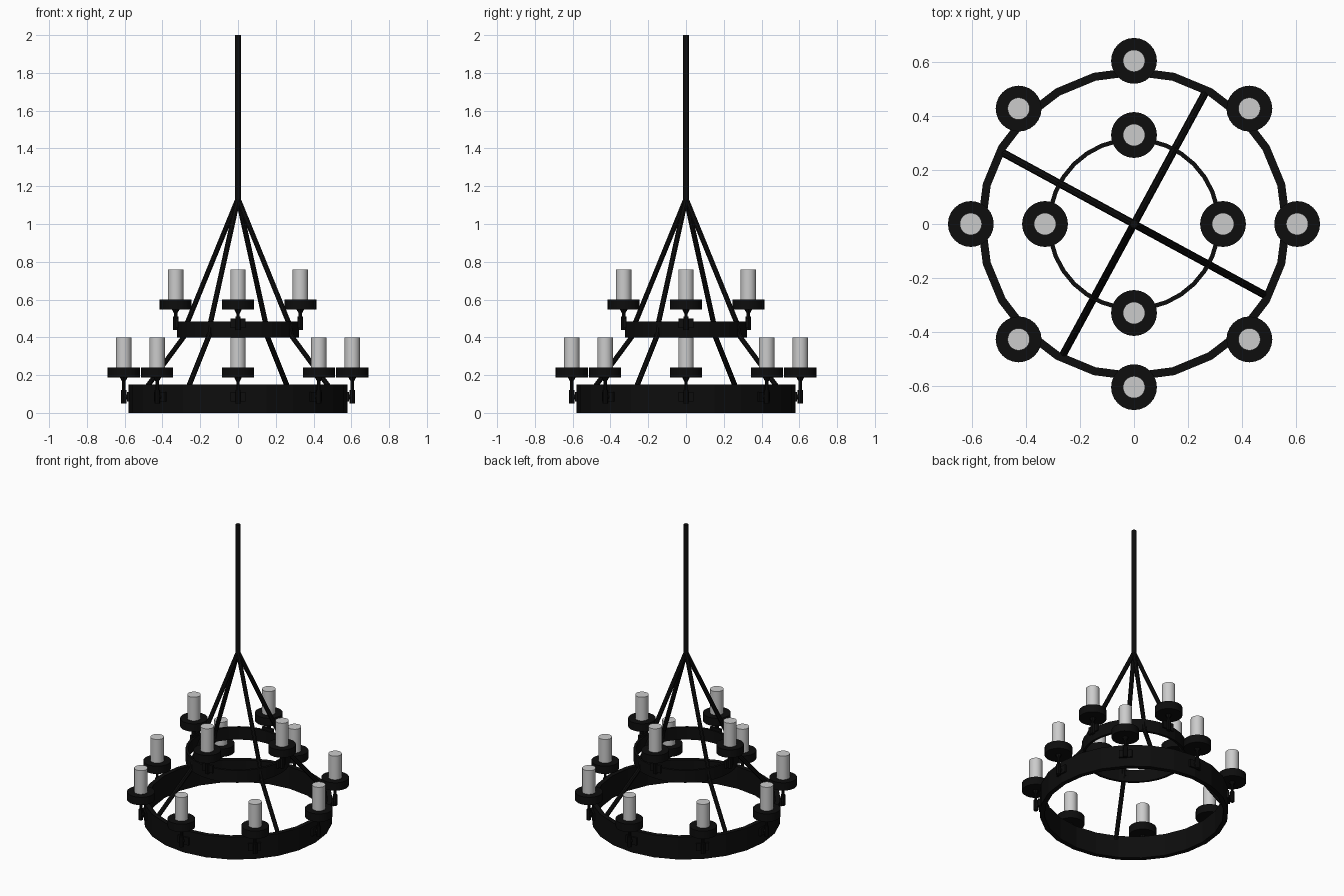
import bpy, bmesh, math
from mathutils import Vector, Matrix

if "Cube" in bpy.data.objects:
    bpy.data.objects.remove(bpy.data.objects["Cube"])

iron = bpy.data.materials.new("black_iron")
iron.diffuse_color = (0.004, 0.004, 0.004, 1)
iron.use_nodes = True
iron.node_tree.nodes["Principled BSDF"].inputs["Base Color"].default_value = iron.diffuse_color


def finish(name, bm, mat=iron, smooth=False):
    bmesh.ops.recalc_face_normals(bm, faces=bm.faces)
    me = bpy.data.meshes.new(name)
    bm.to_mesh(me)
    bm.free()
    ob = bpy.data.objects.new(name, me)
    bpy.context.collection.objects.link(ob)
    if mat:
        me.materials.append(mat)
    if smooth:
        bpy.context.view_layer.objects.active = ob
        ob.select_set(True)
        bpy.ops.object.shade_smooth_by_angle(angle=math.radians(40))
        ob.select_set(False)
    return ob


def tube(bm, a, b, r1, r2=None, sides=8):
    """Solid cylinder or cone from point a to point b."""
    a, b = Vector(a), Vector(b)
    d = b - a
    m = Matrix.Translation((a + b) / 2) @ d.to_track_quat('Z', 'Y').to_matrix().to_4x4()
    bmesh.ops.create_cone(bm, cap_ends=True, segments=sides, radius1=r1,
                          radius2=r1 if r2 is None else r2, depth=d.length, matrix=m)


def polar(r, ang, z):
    return Vector((r * math.cos(ang), r * math.sin(ang), z))


def band(name, r_in, r_out, z0, z1, sides):
    """Flat-sided hoop with a rectangular section."""
    bm = bmesh.new()
    section = [(r_in, z0), (r_out, z0), (r_out, z1), (r_in, z1)]
    loops = [[bm.verts.new(polar(r, 2 * math.pi * i / sides, z)) for r, z in section]
             for i in range(sides)]
    for i in range(sides):
        p, q = loops[i], loops[(i + 1) % sides]
        for j in range(4):
            k = (j + 1) % 4
            bm.faces.new((p[j], q[j], q[k], p[k]))
    finish(name, bm)


def candle_set(prefix, i, ang, r, cup_z, ring_r, bracket_z):
    c = polar(r, ang, 0)
    at = lambda z: (c.x, c.y, z)
    # drip cup
    bm = bmesh.new()
    tube(bm, at(cup_z), at(cup_z + 0.053), 0.085, sides=24)
    finish(f"{prefix}_cup_{i}", bm, smooth=True)
    # candle
    bm = bmesh.new()
    tube(bm, at(cup_z + 0.045), at(cup_z + 0.213), 0.041, sides=24)
    finish(f"{prefix}_candle_{i}", bm, None, smooth=True)
    # stem, socket and bracket joining the cup to its ring
    bm = bmesh.new()
    tube(bm, at(bracket_z), at(cup_z + 0.01), 0.009)
    tube(bm, at(bracket_z - 0.01), at(bracket_z + 0.06), 0.014)
    tube(bm, at(cup_z - 0.02), at(cup_z), 0.009, 0.02)
    tube(bm, polar(ring_r - 0.005, ang, bracket_z + 0.025),
         polar(r, ang, bracket_z + 0.025), 0.013)
    m = (Matrix.Translation(polar(ring_r, ang, bracket_z + 0.025))
         @ Matrix.Rotation(ang, 4, 'Z') @ Matrix.Diagonal((0.016, 0.08, 0.05, 1)))
    bmesh.ops.create_cube(bm, size=1, matrix=m)
    finish(f"{prefix}_bracket_{i}", bm)


# two hoops
band("lower_ring", 0.55, 0.58, 0, 0.15, 24)
band("upper_ring", 0.306, 0.322, 0.40, 0.483, 32)

# hanging pole
bm = bmesh.new()
tube(bm, (0, 0, 1.12), (0, 0, 2.0), 0.016, sides=12)
finish("hanging_pole", bm, smooth=True)

# four support rods, bent where they pass the upper ring
for i in range(4):
    a = math.radians(61.5 + 90 * i)
    bm = bmesh.new()
    path = [polar(0, a, 1.135), polar(0.304, a, 0.48),
            polar(0.32, a, 0.41), polar(0.555, a, 0.13)]
    for p, q in zip(path, path[1:]):
        tube(bm, p, q, 0.014)
    finish(f"support_rod_{i}", bm)

# candles on both tiers
for i in range(8):
    candle_set("lower", i, math.pi * i / 4, 0.605, 0.187, 0.58, 0.06)
for i in range(4):
    candle_set("upper", i, math.pi * i / 2, 0.33, 0.547, 0.322, 0.45)
